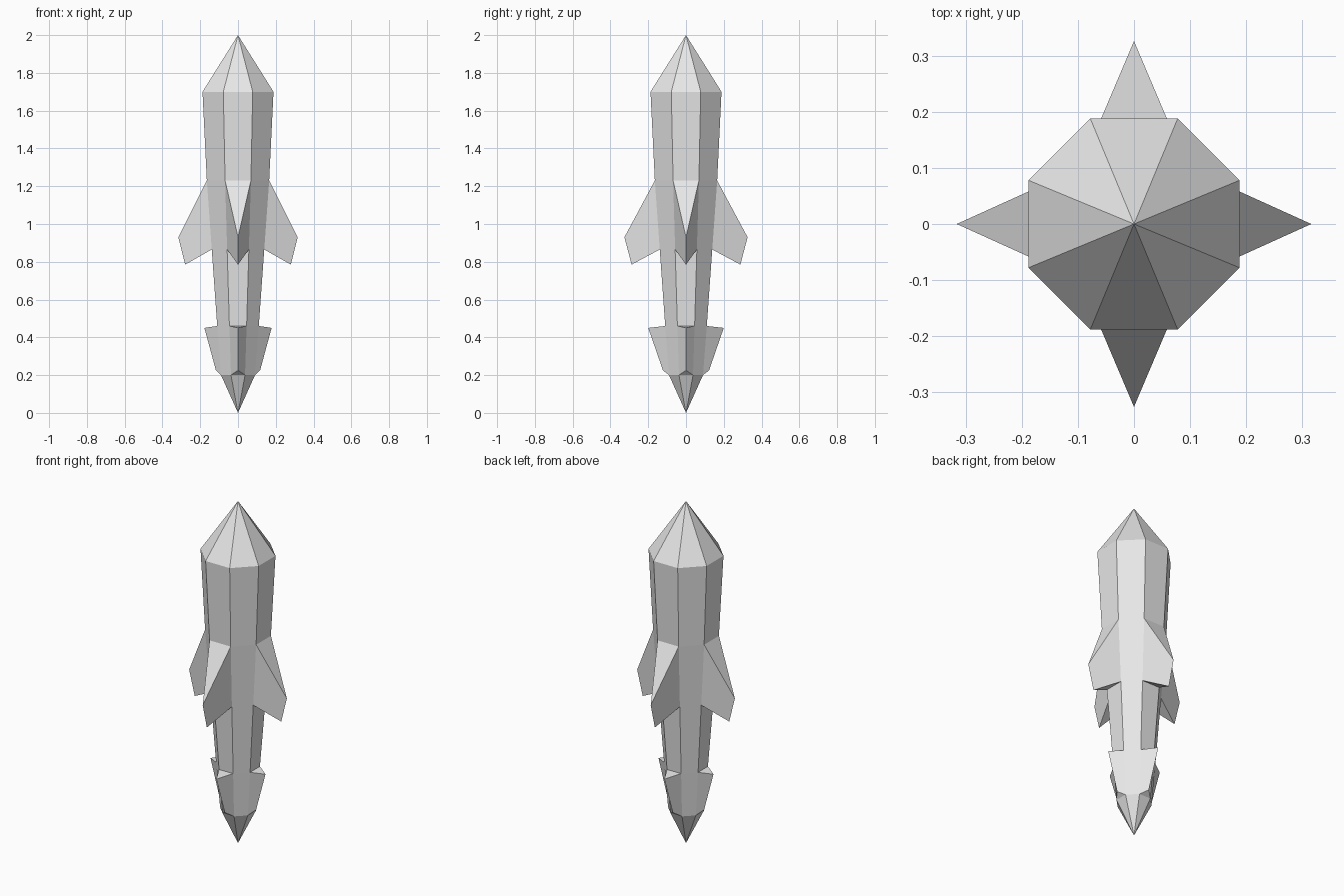
import bpy
import bmesh
import math
from mathutils import Matrix, Vector

cube = bpy.data.objects.get("Cube")
if cube:
    bpy.data.objects.remove(cube, do_unlink=True)

grey = bpy.data.materials.new("light_grey")
grey.use_nodes = True
colour = (0.8, 0.8, 0.8, 1)
grey.diffuse_color = colour
grey.node_tree.nodes["Principled BSDF"].inputs["Base Color"].default_value = colour

SIDES = 8
HALF = math.tan(math.pi / SIDES)   # half facet width per unit of apothem

# Hull rings as (height, distance to the flat facet)
RINGS = [(0.2, 0.09), (0.46, 0.11), (1.23, 0.165), (1.7, 0.188)]


def apothem(z):
    """Distance from the axis to the hull facet at height z."""
    for (z0, a0), (z1, a1) in zip(RINGS, RINGS[1:]):
        if z0 <= z <= z1:
            return a0 + (a1 - a0) * (z - z0) / (z1 - z0)


def finish(name, bm):
    bmesh.ops.recalc_face_normals(bm, faces=bm.faces)
    mesh = bpy.data.meshes.new(name)
    bm.to_mesh(mesh)
    bm.free()
    mesh.materials.append(grey)
    obj = bpy.data.objects.new(name, mesh)
    bpy.context.scene.collection.objects.link(obj)
    return obj


def make_hull():
    """Eight-sided hull with a pointed nose and tail."""
    bm = bmesh.new()
    loops = []
    for z, a in RINGS:
        r = a / math.cos(math.pi / SIDES)
        angles = [(i + 0.5) * math.tau / SIDES for i in range(SIDES)]
        loops.append([bm.verts.new((r * math.cos(t), r * math.sin(t), z)) for t in angles])
    tail, nose = bm.verts.new((0, 0, 0)), bm.verts.new((0, 0, 2))
    for i in range(SIDES):
        j = (i + 1) % SIDES
        for low, high in zip(loops, loops[1:]):
            bm.faces.new((low[i], low[j], high[j], high[i]))
        bm.faces.new((tail, loops[0][j], loops[0][i]))
        bm.faces.new((nose, loops[-1][i], loops[-1][j]))
    finish("hull", bm)


def make_fin(name, angle, root_top, root_bottom, edge_top, edge_bottom):
    """Wedge from a full hull facet out to a sharp outer edge (radius, height)."""
    bm = bmesh.new()
    turn = Matrix.Rotation(angle, 4, "Z")

    def vert(x, y, z):
        return bm.verts.new(turn @ Vector((x, y, z)))

    at, ab = apothem(root_top), apothem(root_bottom)
    tl, tr = vert(at, HALF * at, root_top), vert(at, -HALF * at, root_top)
    bl, br = vert(ab, HALF * ab, root_bottom), vert(ab, -HALF * ab, root_bottom)
    et = vert(edge_top[0], 0, edge_top[1])
    eb = vert(edge_bottom[0], 0, edge_bottom[1])
    for face in ((tl, tr, et), (bl, eb, br), (tl, et, eb, bl),
                 (tr, br, eb, et), (tl, bl, br, tr)):
        bm.faces.new(face)
    finish(name, bm)


make_hull()

# Four upper and four lower fins; front and back reach slightly further
for i, side in enumerate(("left", "back", "right", "front")):
    angle = i * math.pi / 2
    deep = i % 2
    make_fin(f"{side}_upper_fin", angle, 1.23, 0.865,
             (0.326 if deep else 0.316, 0.93), (0.288 if deep else 0.28, 0.785))
    make_fin(f"{side}_lower_fin", angle, 0.46, 0.2,
             (0.2 if deep else 0.178, 0.45), (0.122 if deep else 0.117, 0.225))
